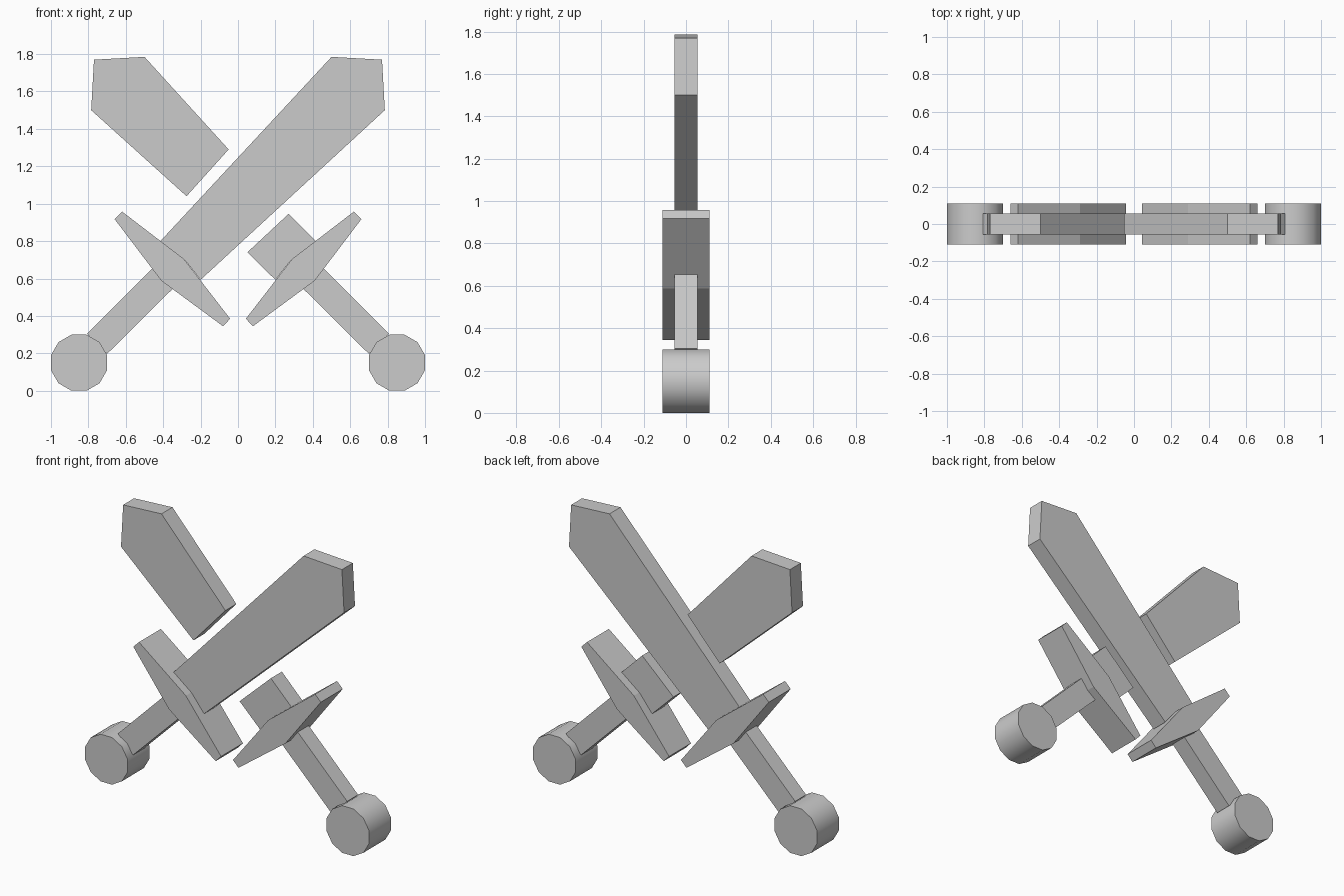
import bpy, bmesh, math

if "Cube" in bpy.data.objects:
    bpy.data.objects.remove(bpy.data.objects["Cube"])


def plate(name, outline, half_depth, side=1):
    """Extrude an x-z outline through y; side=-1 mirrors it across x=0."""
    bm = bmesh.new()
    face = bm.faces.new([bm.verts.new((side * x, -half_depth, z)) for x, z in outline])
    out = bmesh.ops.extrude_face_region(bm, geom=[face])
    moved = [v for v in out["geom"] if isinstance(v, bmesh.types.BMVert)]
    bmesh.ops.translate(bm, verts=moved, vec=(0, 2 * half_depth, 0))
    bmesh.ops.recalc_face_normals(bm, faces=bm.faces[:])
    mesh = bpy.data.meshes.new(name)
    bm.to_mesh(mesh)
    bm.free()
    obj = bpy.data.objects.new(name, mesh)
    bpy.context.collection.objects.link(obj)
    return obj


THIN, THICK = 0.055, 0.11

# Outlines drawn for the sword whose handle is on the right
guard = [(0.08, 0.345), (0.41, 0.588), (0.66, 0.918), (0.62, 0.958),
         (0.29, 0.705), (0.042, 0.385)]
grip = [(0.807, 0.305), (0.455, 0.657), (0.40, 0.60), (0.347, 0.547), (0.70, 0.197)]
blade_base = [(0.20, 0.593), (0.285, 0.70), (0.415, 0.80)]
blade_tip = [(-0.50, 1.785), (-0.77, 1.77), (-0.785, 1.50)]
cut_low = [(0.27, 0.945), (0.05, 0.74)]
cut_high = [(-0.275, 1.04), (-0.05, 1.29)]

# Handles: guard, grip and twelve-sided pommel on each side
for side, label in ((-1, "left"), (1, "right")):
    plate("guard_" + label, guard, THICK, side)
    plate("grip_" + label, grip, THIN, side)
    r = 0.15 / math.cos(math.pi / 12)
    ring = [(0.85 + r * math.cos(math.radians(15 + 30 * i)),
             0.15 + r * math.sin(math.radians(15 + 30 * i))) for i in range(12)]
    pommel = plate("pommel_" + label, ring, THICK, side)
    bpy.ops.object.select_all(action='DESELECT')
    pommel.select_set(True)
    bpy.context.view_layer.objects.active = pommel
    bpy.ops.object.shade_smooth_by_angle(angle=math.radians(40))

# Whole blade of the front sword
plate("whole_blade", blade_base + blade_tip, THIN, -1)

# Other blade, split by a gap where the whole blade passes
plate("split_blade_lower", blade_base + cut_low, THIN)
plate("split_blade_upper", blade_tip + cut_high, THIN)
